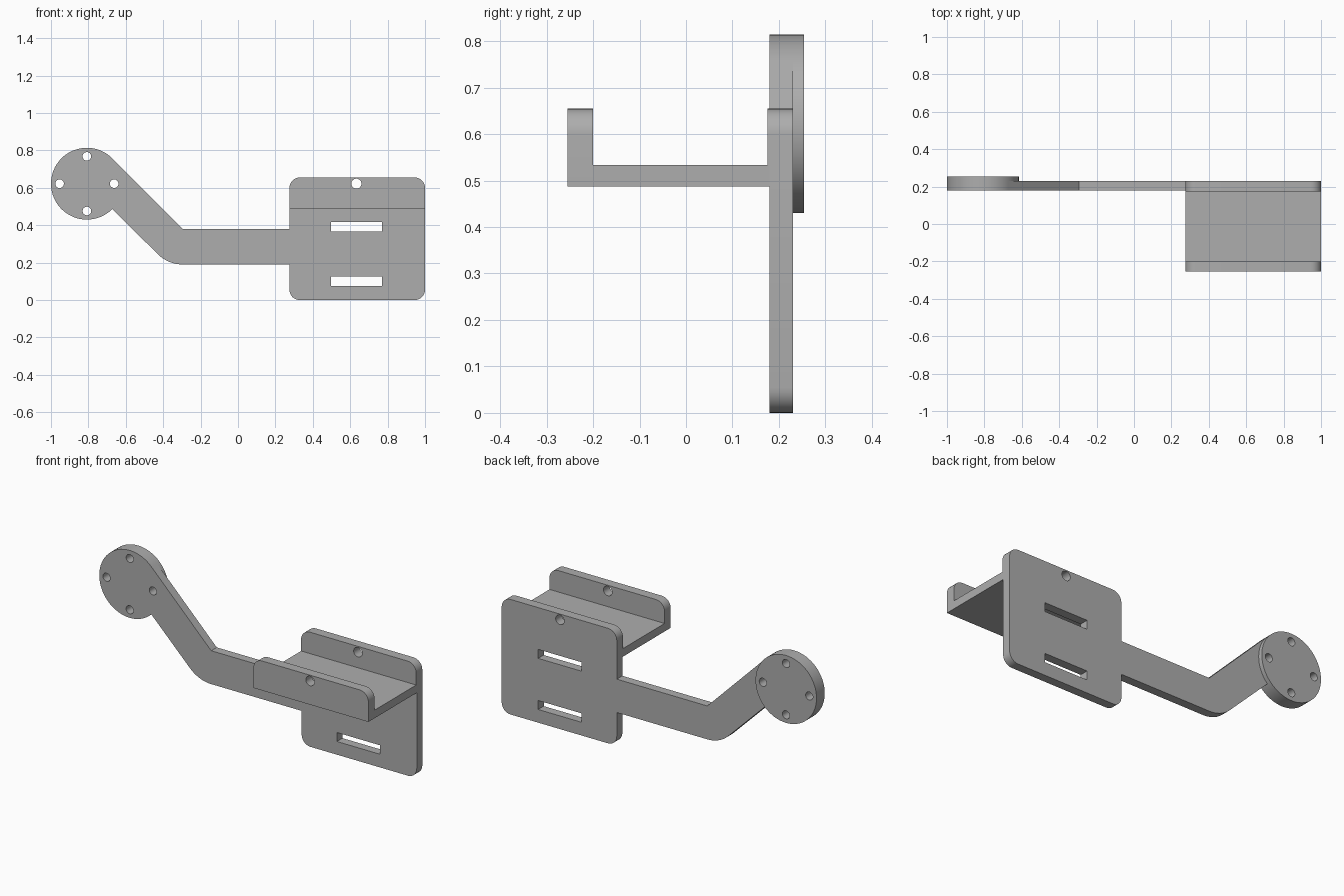
import bpy, bmesh
from math import radians, cos, sin, pi

cube = bpy.data.objects.get("Cube")
if cube:
    bpy.data.objects.remove(cube, do_unlink=True)

grey = bpy.data.materials.new("plain grey")
grey.use_nodes = True
colour = (0.42, 0.42, 0.42, 1)
grey.diffuse_color = colour
grey.node_tree.nodes["Principled BSDF"].inputs["Base Color"].default_value = colour


def arc(cx, cz, r, start, end, steps):
    """Points on an arc, angles in degrees."""
    angles = [radians(start + (end - start) * i / steps) for i in range(steps + 1)]
    return [(cx + r * cos(a), cz + r * sin(a)) for a in angles]


def circle(cx, cz, r, sides=32):
    return arc(cx, cz, r, 0, 360, sides)[:-1]


def panel(x0, x1, z0, z1, top=0.0, bottom=0.0):
    """Rectangle with optional rounded top and bottom corners."""
    points = []
    for x, z, r, sx, sz, start in ((x1, z1, top, -1, -1, 0), (x0, z1, top, 1, -1, 90),
                                   (x0, z0, bottom, 1, 1, 180), (x1, z0, bottom, -1, 1, 270)):
        points += arc(x + sx * r, z + sz * r, r, start, start + 90, 8) if r else [(x, z)]
    return points


def extrude(name, outlines, y0, y1):
    """Extrude an outline with holes along y."""
    curve = bpy.data.curves.new(name, "CURVE")
    curve.dimensions = "2D"
    curve.fill_mode = "BOTH"
    curve.extrude = (y1 - y0) / 2
    for outline in outlines:
        spline = curve.splines.new("POLY")
        spline.points.add(len(outline) - 1)
        for point, (x, z) in zip(spline.points, outline):
            point.co = (x, z, 0, 1)
        spline.use_cyclic_u = True
    obj = bpy.data.objects.new(name, curve)
    bpy.context.collection.objects.link(obj)
    obj.location.y = (y0 + y1) / 2
    obj.rotation_euler.x = pi / 2
    bpy.ops.object.select_all(action="DESELECT")
    obj.select_set(True)
    bpy.context.view_layer.objects.active = obj
    bpy.ops.object.convert(target="MESH")
    obj = bpy.context.object
    obj.name = name
    # Weld the caps to the walls
    bm = bmesh.new()
    bm.from_mesh(obj.data)
    bmesh.ops.remove_doubles(bm, verts=bm.verts, dist=0.0001)
    bmesh.ops.recalc_face_normals(bm, faces=bm.faces)
    bm.to_mesh(obj.data)
    bm.free()
    obj.data.materials.clear()
    obj.data.materials.append(grey)
    bpy.ops.object.shade_smooth_by_angle(angle=radians(30))
    return obj


left, right = 0.275, 1.0
front, back = 0.18, 0.23
shelf_low, shelf_high, rim = 0.487, 0.533, 0.655
corner = 0.055
bolt_hole = circle(0.633, 0.622, 0.027)

# Slotted upright plate and the thickened strip above the shelf
slots = [panel(0.497, 0.77, z, z + 0.051) for z in (0.075, 0.366)]
extrude("back_plate", [panel(left, right, 0, rim, corner, corner), bolt_hole] + slots, front, back)
extrude("back_plate_pad", [panel(left, right, shelf_high, rim, corner), bolt_hole], 0.175, front)

# Shelf and its upturned front lip
extrude("shelf", [panel(left, right, shelf_low, shelf_high)], -0.2, front)
extrude("front_lip", [panel(left, right, shelf_low, rim, corner), bolt_hole], -0.255, -0.2)

# Round mounting disc with four bolt holes
cx, cz, radius = -0.808, 0.622, 0.192
holes = [circle(cx + 0.146 * cos(a), cz + 0.146 * sin(a), 0.023)
         for a in (0, pi / 2, pi, 3 * pi / 2)]
extrude("mounting_disc", [circle(cx, cz, radius, 64)] + holes, front, 0.254)

# Cranked arm, its end following the disc edge
arm = arc(cx, cz, radius, -45, 45, 16)
arm += [(-0.295, 0.38), (left, 0.38), (left, 0.19)]
arm += arc(-0.295, 0.38, 0.19, 270, 225, 12)
extrude("cranked_arm", [arm], front, back)
